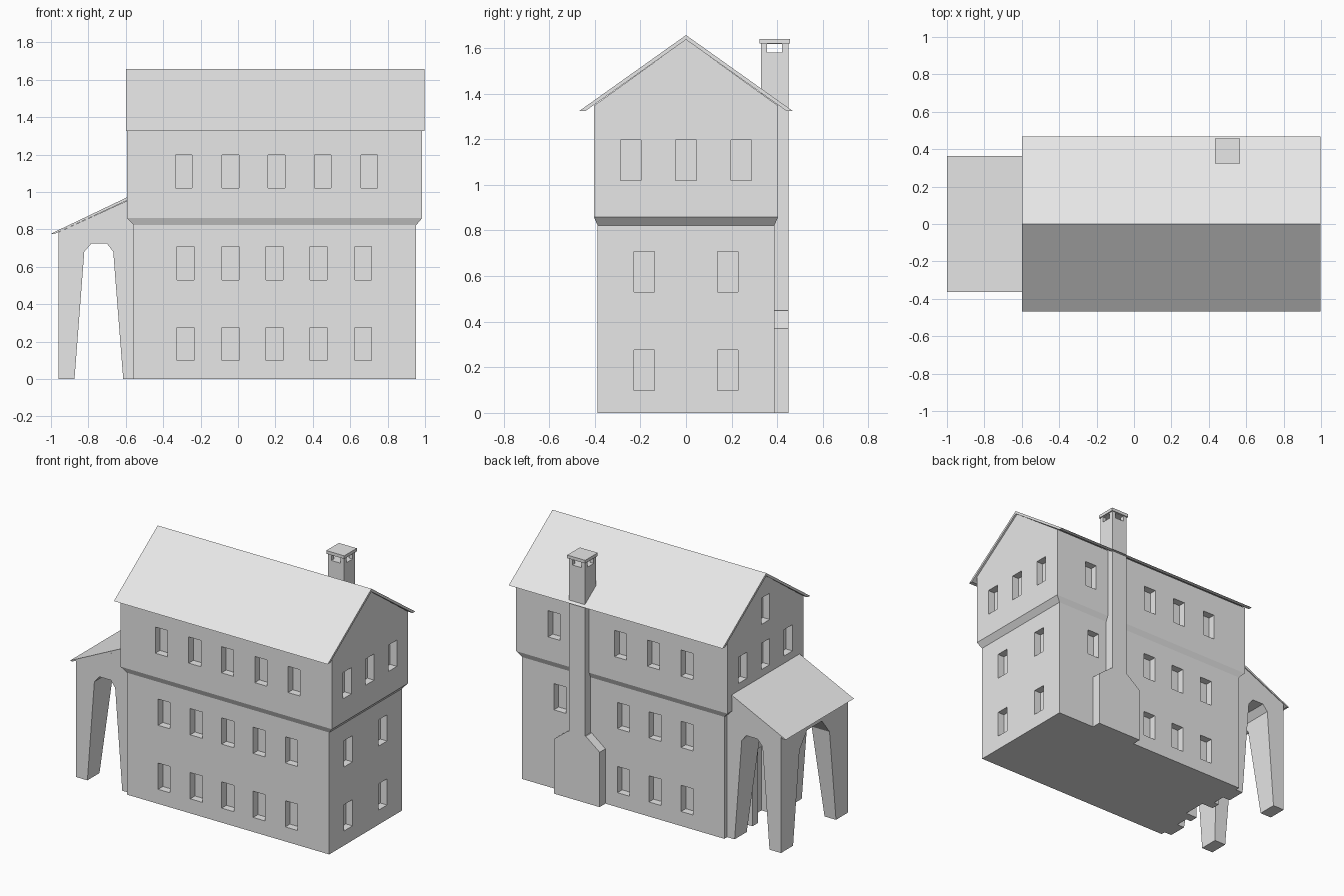
import bpy
import bmesh

default = bpy.data.objects.get("Cube")
if default:
    bpy.data.objects.remove(default, do_unlink=True)

plaster = bpy.data.materials.new("plain_grey")
plaster.use_nodes = True
GREY = (0.8, 0.8, 0.8, 1)
plaster.diffuse_color = GREY
plaster.node_tree.nodes["Principled BSDF"].inputs["Base Color"].default_value = GREY


def box(x0, x1, y0, y1, z0, z1):
    """Corner points of a box."""
    return [(x, y, z) for x in (x0, x1) for y in (y0, y1) for z in (z0, z1)]


def extrude(profile, a, b, axis):
    """Points of a profile swept along x or y."""
    if axis == "x":
        return [(t, p, z) for t in (a, b) for p, z in profile]
    return [(p, t, z) for t in (a, b) for p, z in profile]


def solid(name, *point_sets):
    """One object made of a convex solid for each point set."""
    mesh = bpy.data.meshes.new(name)
    for points in point_sets:
        bm = bmesh.new()
        verts = [bm.verts.new(p) for p in points]
        bmesh.ops.convex_hull(bm, input=verts)
        bmesh.ops.dissolve_limit(bm, angle_limit=0.01, verts=bm.verts[:], edges=bm.edges[:])
        bmesh.ops.recalc_face_normals(bm, faces=bm.faces[:])
        bm.from_mesh(mesh)
        bm.to_mesh(mesh)
        bm.free()
    mesh.materials.append(plaster)
    obj = bpy.data.objects.new(name, mesh)
    bpy.context.collection.objects.link(obj)
    return obj


def cut(obj, *point_sets):
    """Carve solids out of an object and bake the result."""
    cutter = solid("cutter", *point_sets)
    cutter.hide_render = True
    mod = obj.modifiers.new("cut", "BOOLEAN")
    mod.operation = "DIFFERENCE"
    mod.solver = "EXACT"
    mod.object = cutter
    graph = bpy.context.evaluated_depsgraph_get()
    baked = bpy.data.meshes.new_from_object(obj.evaluated_get(graph))
    obj.modifiers.clear()
    obj.data = baked
    bpy.data.objects.remove(cutter, do_unlink=True)


W, D, H = 0.045, 0.05, 0.177  # window half width, recess depth, height


def window_y(x, y, z):
    return box(x - W, x + W, y - D, y + D, z, z + H)


def window_x(x, y, z):
    return box(x - D, x + D, y - W, y + W, z, z + H)


# Lower storeys
LOW_Y, LOW_L, LOW_R = 0.388, -0.558, 0.953
lower = solid("lower_walls", box(LOW_L, LOW_R, -LOW_Y, LOW_Y, 0, 0.825))
holes = []
for z in (0.098, 0.53):
    for x in (-0.28, -0.04, 0.195, 0.43, 0.67):
        holes.append(window_y(x, -LOW_Y, z))
        # the chimney takes the place of some rear windows
        if x < 0.4 or (x > 0.6 and z > 0.5):
            holes.append(window_y(x, LOW_Y, z))
    for y in (-0.184, 0.184):
        holes.append(window_x(LOW_R, y, z))
doorway = box(-0.65, LOW_L + D, -0.08, 0.08, -0.01, 0.5)
holes.append(doorway)
cut(lower, *holes)

# Jettied upper storey with gables
UP_Y, UP_L, UP_R = 0.404, -0.594, 0.985
gable = [(-UP_Y, 0.86), (UP_Y, 0.86), (UP_Y, 1.347), (0, 1.638), (-UP_Y, 1.347)]
upper = solid("upper_walls",
              extrude(gable, UP_L, UP_R, "x")
              + box(LOW_L, LOW_R, -LOW_Y, LOW_Y, 0.823, 0.83)[::2])
holes = []
for x in (-0.29, -0.04, 0.205, 0.453, 0.702):
    holes.append(window_y(x, -UP_Y, 1.02))
    if abs(x - 0.453) > 0.1:
        holes.append(window_y(x, UP_Y, 1.02))
for y in (-0.243, 0, 0.243):
    holes += [window_x(UP_R, y, 1.02), window_x(UP_L, y, 1.02)]
holes.append(window_x(UP_L, 0, 1.325))
cut(upper, *holes)

# Main roof, two thin slopes meeting at the ridge
slopes = []
for s in (-1, 1):
    slope = [(0, 1.657), (0, 1.637), (s * 0.44, 1.325), (s * 0.467, 1.325)]
    slopes.append(extrude(slope, -0.6, 0.997, "x"))
solid("main_roof", *slopes)

# Chimney breast, shoulders and stack
CX = 0.5
breast = [(CX - 0.17, 0), (CX + 0.17, 0), (CX + 0.17, 0.37), (CX + 0.067, 0.45),
          (CX - 0.067, 0.45), (CX - 0.17, 0.37)]
solid("chimney_breast", extrude(breast, 0.37, 0.45, "y"))
stack = solid("chimney_stack", box(CX - 0.06, CX + 0.06, 0.33, 0.45, 0.44, 1.622))
cut(stack, box(CX - 0.1, CX + 0.1, 0.356, 0.422, 1.58, 1.617))
cut(stack, box(CX - 0.033, CX + 0.033, 0.3, 0.5, 1.58, 1.617))
solid("chimney_cap", box(CX - 0.067, CX + 0.067, 0.323, 0.457, 1.62, 1.641))

# Porch block with arches cut through both ways
PY = 0.358
porch_side = [(-0.96, 0), (-0.555, 0), (-0.555, 0.97), (-0.96, 0.785)]
porch = solid("porch_arches", extrude(porch_side, -PY, PY, "y"))
side_arch = [(-0.875, -0.01), (-0.822, 0.68), (-0.785, 0.723), (-0.7, 0.723),
             (-0.667, 0.68), (-0.613, -0.01)]
cut(porch, extrude(side_arch, -0.5, 0.5, "y"))
end_arch = [(s * y, z) for s in (-1, 1)
            for y, z in ((0.23, -0.01), (0.16, 0.62), (0.08, 0.723))]
cut(porch, extrude(end_arch, -1.1, -0.5, "x"))

# Lean-to porch roof
lean_to = [(-1.0, 0.777), (-0.985, 0.774), (-0.585, 0.958), (-0.585, 0.975)]
solid("porch_roof", extrude(lean_to, -0.363, 0.363, "y"))

# Door surround under the porch
surround = solid("door_surround", box(-0.595, -0.55, -0.14, 0.14, 0, 0.58))
cut(surround, doorway)
